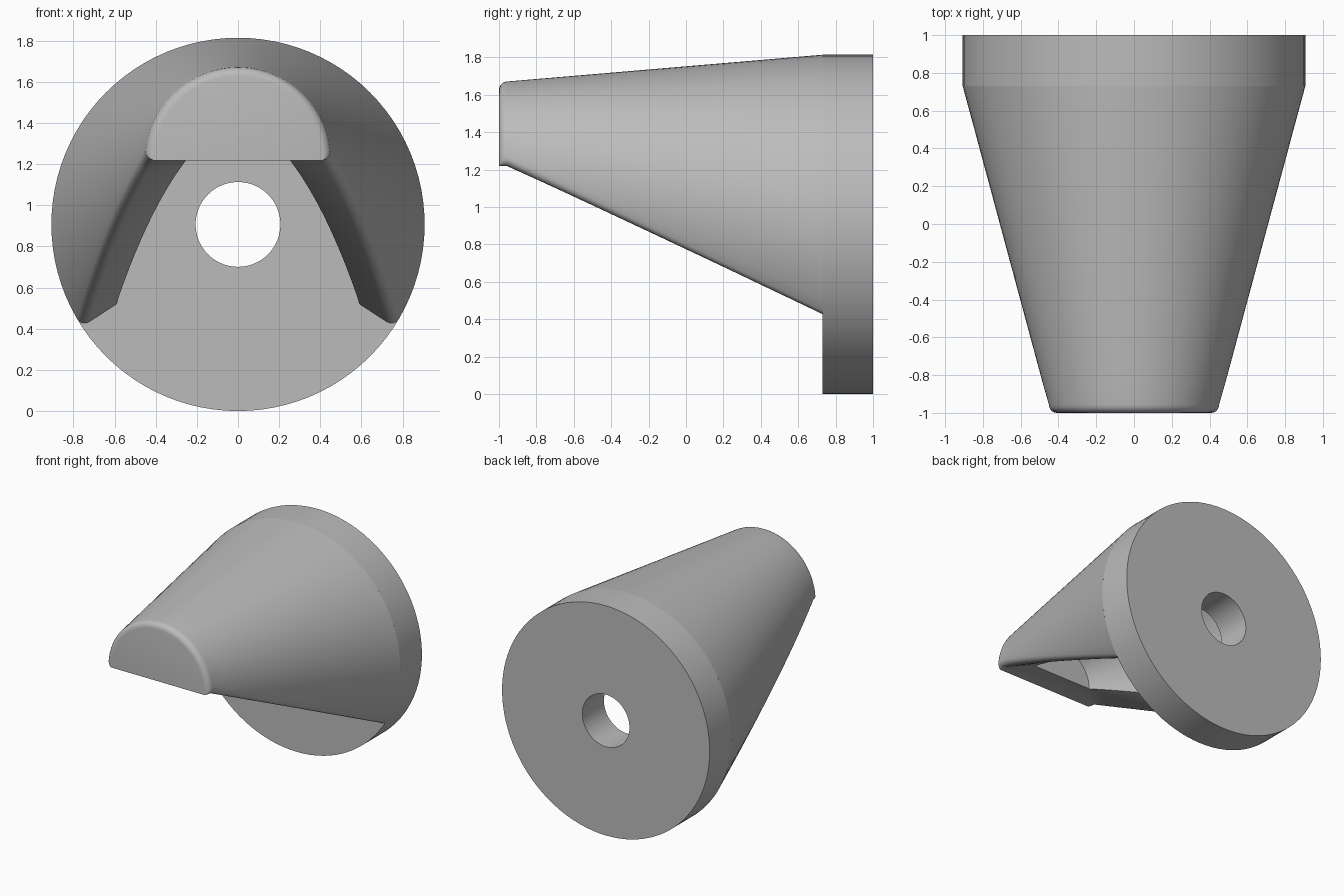
import bpy, bmesh, math
from math import sin, cos, pi

cube = bpy.data.objects.get("Cube")
if cube:
    bpy.data.objects.remove(cube, do_unlink=True)

GREY = (0.5, 0.5, 0.5, 1)
mat = bpy.data.materials.new("light grey")
mat.use_nodes = True
mat.diffuse_color = GREY
mat.node_tree.nodes["Principled BSDF"].inputs["Base Color"].default_value = GREY

R, PLATE_Y = 0.907, 0.73          # base plate radius and front face
TIP_R, TIP_Z = 0.453, 1.218       # half-round tip
WALL, FILLET = 0.2, 0.045
HOLE_R = 0.206
SEG, STEPS, ROUND = 64, 16, 5


def lerp(a, b, t):
    return a + (b - a) * t


def finish(name, bm):
    bmesh.ops.recalc_face_normals(bm, faces=bm.faces[:])
    mesh = bpy.data.meshes.new(name)
    bm.to_mesh(mesh)
    bm.free()
    mesh.materials.append(mat)
    ob = bpy.data.objects.new(name, mesh)
    bpy.context.scene.collection.objects.link(ob)
    bpy.ops.object.select_all(action="DESELECT")
    bpy.context.view_layer.objects.active = ob
    ob.select_set(True)
    bpy.ops.object.shade_smooth_by_angle(angle=math.radians(35))
    return ob


def bridge(bm, a, b, closed=False):
    n = len(a)
    for i in range(n if closed else n - 1):
        j = (i + 1) % n
        bm.faces.new((a[i], a[j], b[j], b[i]))


# Round base plate with a through hole
bm = bmesh.new()
loops = []
for r, y in ((R, PLATE_Y), (R, 1), (HOLE_R, 1), (HOLE_R, PLATE_Y)):
    angles = [2 * pi * i / 96 for i in range(96)]
    loops.append([bm.verts.new((r * cos(a), y, R + r * sin(a))) for a in angles])
for i in range(4):
    bridge(bm, loops[i], loops[(i + 1) % 4], closed=True)
finish("base_plate", bm)


# Hollow tapered hood, open underneath, lofted from tip to plate
def section(t):
    """Radius, centre height and how far the arc dips below its centre."""
    r, cz = lerp(TIP_R, R, t), lerp(TIP_Z, R, t)
    dip = math.asin((cz - lerp(TIP_Z, 0.41, t)) / r)
    return r, cz, dip


def outer_ring(bm, t, y, inset=0):
    r, cz, dip = section(t)
    r -= inset
    f = max(FILLET - inset, 0.006)
    # rounded lower edge, then the arc, then the mirrored edge
    edge = []
    for k in range(ROUND):
        a = pi / 2 * k / ROUND
        edge.append((r - f + f * sin(a), -dip + f * (1 - cos(a)) / r))
    start = -dip + f / r
    arc = [(r, lerp(start, pi - start, i / SEG)) for i in range(SEG + 1)]
    pts = edge + arc + [(q, pi - a) for q, a in reversed(edge)]
    return [bm.verts.new((q * cos(a), y, cz + q * sin(a))) for q, a in pts]


def inner_ring(bm, t):
    r, cz, dip = section(t)
    y = lerp(-1 + WALL, PLATE_Y, t)
    r -= WALL
    angles = [lerp(-dip, pi + dip, i / SEG) for i in range(SEG + 1)]
    return [bm.verts.new((r * cos(a), y, cz + r * sin(a))) for a in angles]


bm = bmesh.new()
nose = []
for k in range(ROUND):
    a = pi / 2 * (1 - k / ROUND)
    nose.append(outer_ring(bm, 0, -1 + FILLET * (1 - sin(a)), FILLET * (1 - cos(a))))
ts = [i / STEPS for i in range(STEPS + 1)]
body = [outer_ring(bm, t, lerp(-1 + FILLET, PLATE_Y, t)) for t in ts]
inner = [inner_ring(bm, t) for t in ts]
outer = nose + body
for rings in (outer, inner):
    for a, b in zip(rings, rings[1:]):
        bridge(bm, a, b)
# lower rims of both walls
for end in (0, -1):
    bridge(bm, [r[end] for r in body], [r[end] for r in inner])
# tip face, inner face of the tip and its underside
bm.faces.new(outer[0])
bm.faces.new(inner[0])
under = [r[0] for r in nose] + [body[0][0], inner[0][0], inner[0][-1], body[0][-1]]
bm.faces.new(under + [r[-1] for r in reversed(nose)])
finish("tapered_hood", bm)
